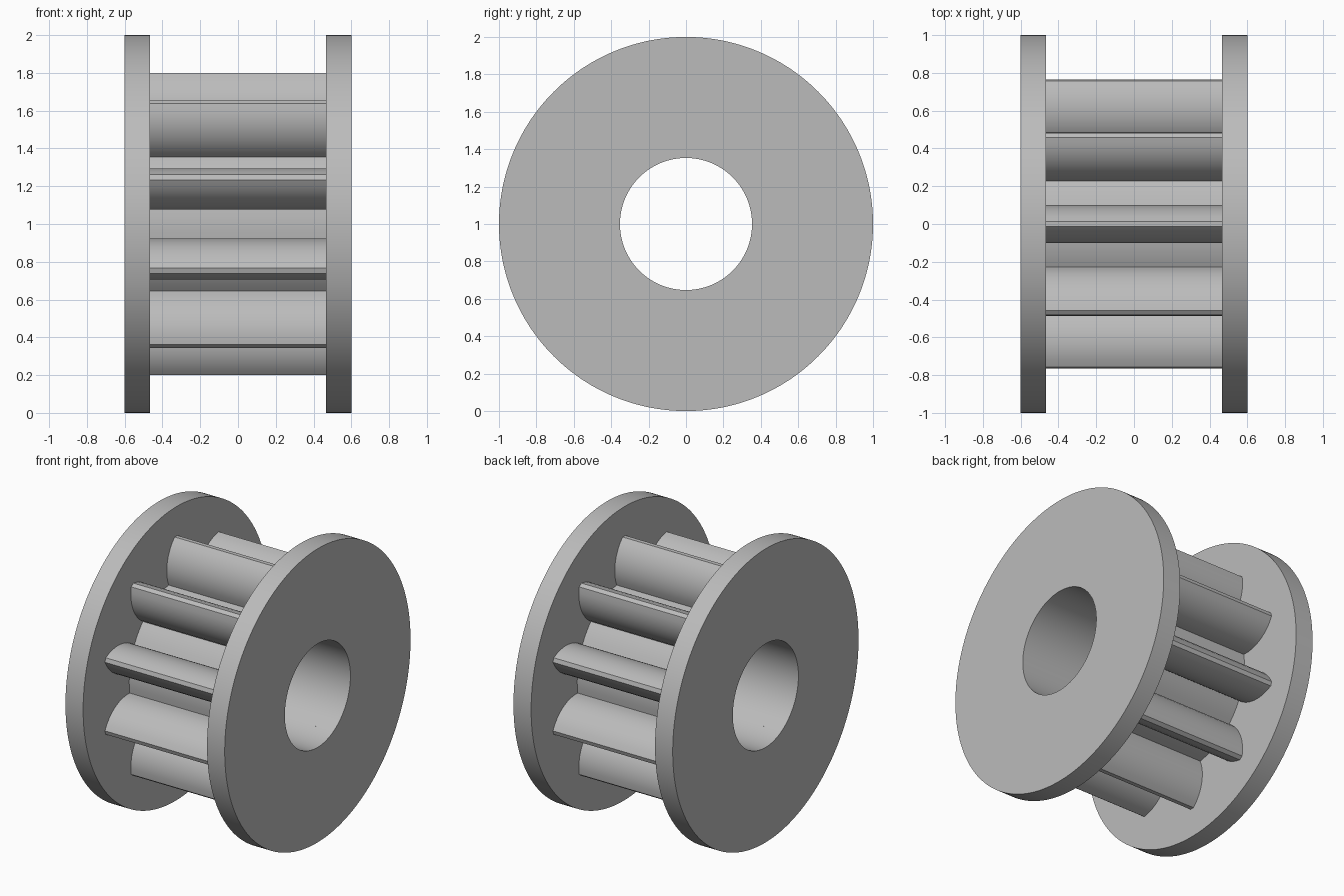
import bpy
import bmesh
from math import sin, cos, pi, asin, radians

TEETH = 10
PER_TOOTH = 20
COUNT = TEETH * PER_TOOTH
BORE, FLANGE, ROOT = 0.353, 1.0, 0.504
HALF_WIDTH, FLANGE_INNER = 0.6, 0.467

cube = bpy.data.objects.get("Cube")
if cube:
    bpy.data.objects.remove(cube, do_unlink=True)

# Single plain metal colour
metal = bpy.data.materials.new("grey metal")
metal.use_nodes = True
grey = (0.5, 0.5, 0.5, 1)
metal.diffuse_color = grey
metal.node_tree.nodes["Principled BSDF"].inputs["Base Color"].default_value = grey


def circle(radius):
    """Closed ring of (y, z) points starting midway between two teeth."""
    start = pi / 2 - pi / TEETH
    return [(radius * cos(start + 2 * pi * i / COUNT),
             radius * sin(start + 2 * pi * i / COUNT)) for i in range(COUNT)]


def toothed_outline():
    """Gear outline: bulging arc flanks, narrow tips, round root."""
    arc_r, mid_r, mid_w = 0.274, 0.601, -0.174
    a0, a1 = asin((0.498 - mid_r) / arc_r), asin((0.8 - mid_r) / arc_r)
    steps = PER_TOOTH // 2 - 2
    flank = []
    for i in range(steps + 1):
        a = a0 + (a1 - a0) * i / steps
        flank.append((mid_r + arc_r * sin(a), mid_w + arc_r * cos(a)))
    half = pi / TEETH
    root = [(ROOT * cos(t), ROOT * sin(t)) for t in (half, half - radians(4.4))]
    tooth = [(r, -w) for r, w in root + flank]
    tooth += [(r, w) for r, w in reversed(flank)] + [root[1]]
    # The mid-root point is shared with the next tooth
    points = []
    for k in range(TEETH):
        c, s = cos(pi / 2 + 2 * half * k), sin(pi / 2 + 2 * half * k)
        points += [(r * c - w * s, r * s + w * c) for r, w in tooth]
    return points


def bored_prism(name, outline, x0, x1):
    """Extrude an outline along x with a round bore through it."""
    n = len(outline)
    bore = [(BORE * cos(pi / 2 - pi / TEETH + 2 * pi * i / n),
             BORE * sin(pi / 2 - pi / TEETH + 2 * pi * i / n)) for i in range(n)]
    bm = bmesh.new()
    loops = [[bm.verts.new((x, y, z + 1)) for y, z in ring]
             for x, ring in ((x0, outline), (x1, outline), (x1, bore), (x0, bore))]
    for a, b in zip(loops, loops[1:] + loops[:1]):
        for i in range(n):
            j = (i + 1) % n
            bm.faces.new((a[i], a[j], b[j], b[i]))
    bmesh.ops.recalc_face_normals(bm, faces=bm.faces)
    mesh = bpy.data.meshes.new(name)
    bm.to_mesh(mesh)
    bm.free()
    mesh.materials.append(metal)
    obj = bpy.data.objects.new(name, mesh)
    bpy.context.collection.objects.link(obj)
    bpy.ops.object.select_all(action='DESELECT')
    obj.select_set(True)
    bpy.context.view_layer.objects.active = obj
    bpy.ops.object.shade_smooth_by_angle(angle=radians(30))


# Toothed hub between two side flanges
bored_prism("toothed_hub", toothed_outline(), -FLANGE_INNER, FLANGE_INNER)
bored_prism("left_flange", circle(FLANGE), FLANGE_INNER, HALF_WIDTH)
bored_prism("right_flange", circle(FLANGE), -HALF_WIDTH, -FLANGE_INNER)
